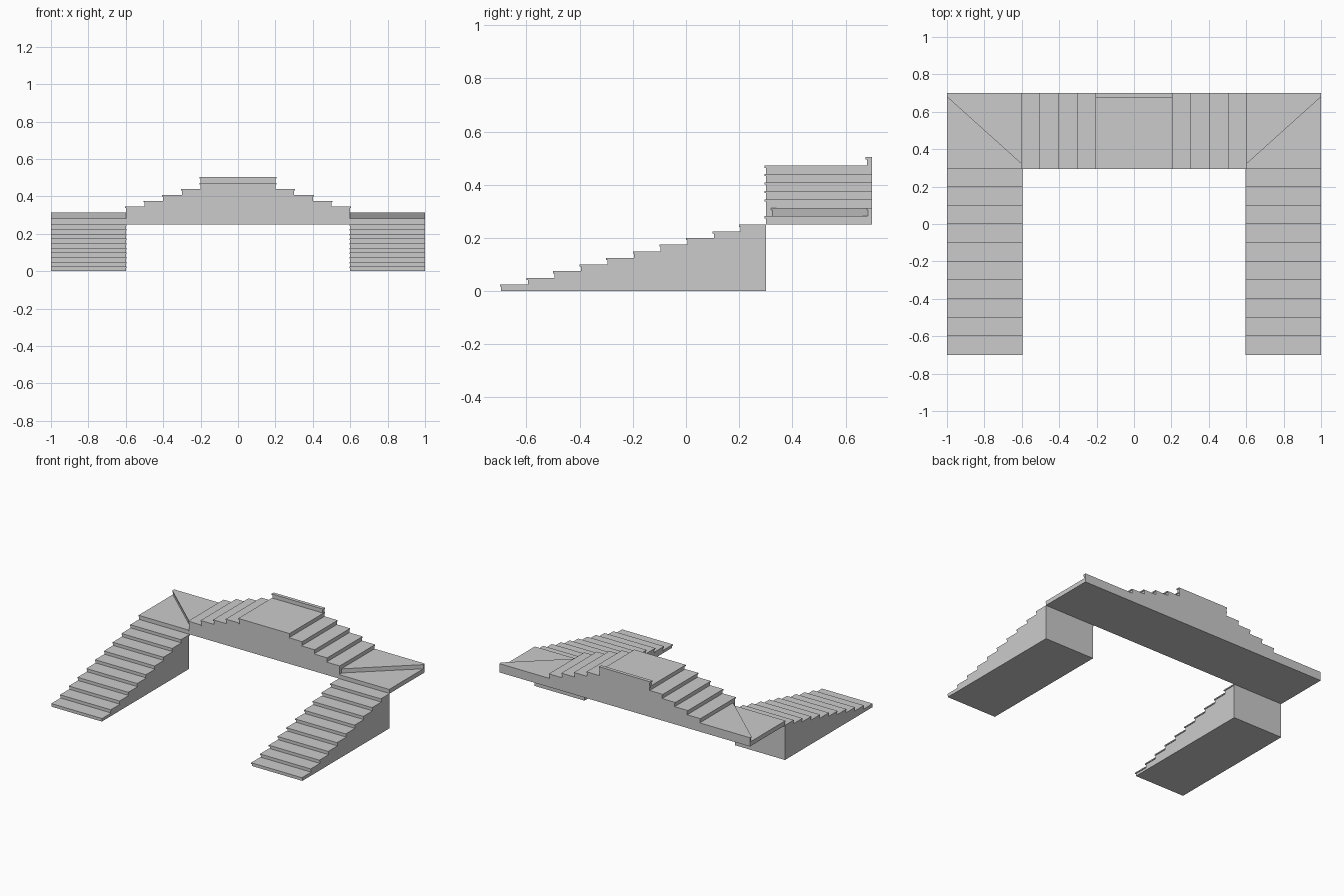
import bpy, bmesh
from mathutils import Vector

if "Cube" in bpy.data.objects:
    bpy.data.objects.remove(bpy.data.objects["Cube"])

grey = bpy.data.materials.new("stone grey")
grey.diffuse_color = (0.6, 0.6, 0.6, 1)
grey.use_nodes = True
grey.node_tree.nodes["Principled BSDF"].inputs["Base Color"].default_value = grey.diffuse_color

T, N = 0.008, 0.005      # tread thickness, nosing overhang
RISE = 0.0317            # rise of the upper steps
Z0 = 0.25                # top of the lower flights


def make(name, parts):
    """One object from prisms: (points, offset vector)."""
    bm = bmesh.new()
    for pts, off in parts:
        face = bm.faces.new([bm.verts.new(p) for p in pts])
        ext = bmesh.ops.extrude_face_region(bm, geom=[face])
        moved = [v for v in ext["geom"] if isinstance(v, bmesh.types.BMVert)]
        bmesh.ops.translate(bm, verts=moved, vec=Vector(off))
    bmesh.ops.recalc_face_normals(bm, faces=bm.faces)
    me = bpy.data.meshes.new(name)
    bm.to_mesh(me)
    bm.free()
    me.materials.append(grey)
    ob = bpy.data.objects.new(name, me)
    bpy.context.collection.objects.link(ob)
    return ob


def slab(poly, z0, z1):
    return [(x, y, z0) for x, y in poly], (0, 0, z1 - z0)


def box(x0, x1, y0, y1, z0, z1):
    return slab([(x0, y0), (x1, y0), (x1, y1), (x0, y1)], z0, z1)


def level(i):
    return Z0 + RISE * i


for side, s in (("left", -1), ("right", 1)):
    # lower flight: stepped block with ten overhanging treads
    prof, treads = [(-0.695, 0)], []
    for i in range(10):
        y, z = -0.695 + 0.1 * i, 0.025 * (i + 1)
        y2 = 0.3 if i == 9 else y + 0.1
        prof += [(y, z - T), (y2, z - T)]
        treads.append(box(s * (0.6 - N), s, y - N, y2, z - T, z))
    prof.append((0.3, 0))
    make(side + "_flight_body", [([(s * 0.6, y, z) for y, z in prof], (s * 0.4, 0, 0))])
    make(side + "_flight_treads", treads)

    # corner landing: low front winder and raised back winder
    front = [(0.6, 0.3 - N), (1, 0.3 - N), (1, 0.685), (0.6, 0.325)]
    riser = [(0.6, 0.325), (1, 0.685), (1, 0.7), (0.6, 0.7)]
    nose = [(0.6, 0.32), (1, 0.68), (1, 0.7), (0.6, 0.7)]
    flip = lambda poly: [(s * x, y) for x, y in poly]
    make(side + "_corner_winders", [
        slab(flip(front), level(1) - T, level(1)),
        slab(flip(riser), level(1) - T, level(2) - T),
        slab(flip(nose), level(2) - T, level(2))])

    # upper steps up to the central platform
    make(side + "_upper_treads", [
        box(s * (0.6 - 0.1 * i + N), s * (0.5 - 0.1 * i), 0.3 - N, 0.7,
            level(3 + i) - T, level(3 + i)) for i in range(4)])

# bridge body: symmetric stepped profile
half = [(1, Z0), (1, level(1) - T), (0.6, level(1) - T)]
for i in range(5):
    x = 0.6 - 0.1 * i
    half.append((x, level(3 + i) - T))
    if i < 4:
        half.append((x - 0.1, level(3 + i) - T))
prof = half + [(-x, z) for x, z in reversed(half)]
make("bridge_body", [([(x, 0.3, z) for x, z in prof], (0, 0.4, 0))])

# platform tread and the narrow step at its back
make("platform", [box(-0.2 - N, 0.2 + N, 0.3 - N, 0.7, level(7) - T, level(7))])
make("back_step", [
    box(-0.2, 0.2, 0.68, 0.7, level(7), level(8) - T),
    box(-0.2 - N, 0.2 + N, 0.675, 0.7, level(8) - T, level(8))])
